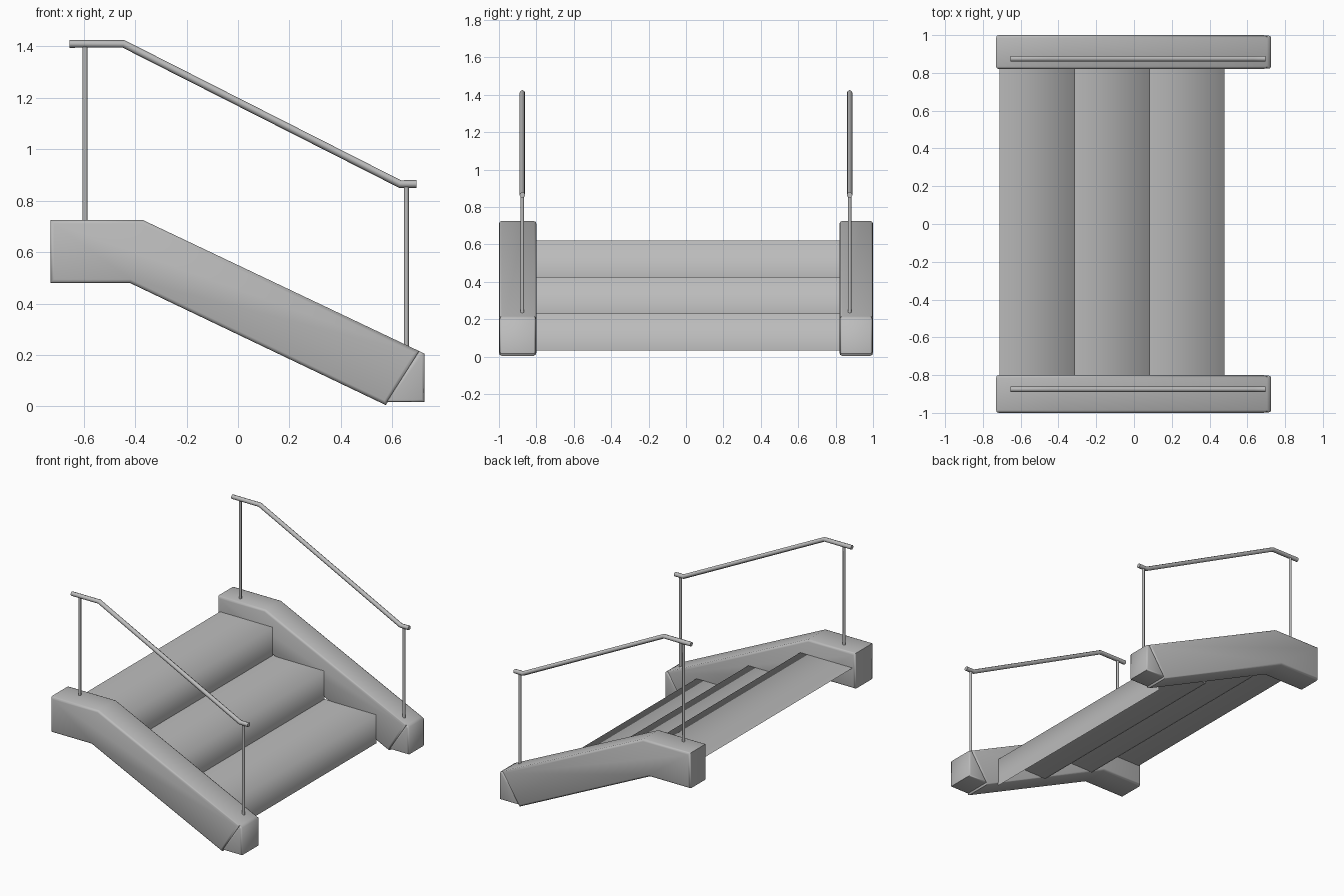
import bpy, bmesh, math

default = bpy.data.objects.get("Cube")
if default:
    bpy.data.objects.remove(default, do_unlink=True)

grey = bpy.data.materials.new("plain_grey")
grey.use_nodes = True
grey.diffuse_color = (0.5, 0.5, 0.5, 1)
grey.node_tree.nodes["Principled BSDF"].inputs["Base Color"].default_value = (0.5, 0.5, 0.5, 1)


def add_object(name, data):
    data.materials.append(grey)
    obj = bpy.data.objects.new(name, data)
    bpy.context.collection.objects.link(obj)
    return obj


def prism(name, profile, y0, y1, rim):
    """Extrude an x-z profile along y and soften its side rims."""
    bm = bmesh.new()
    base = bm.faces.new([bm.verts.new((x, y0, z)) for x, z in profile])
    out = bmesh.ops.extrude_face_region(bm, geom=[base])
    moved = [v for v in out["geom"] if isinstance(v, bmesh.types.BMVert)]
    bmesh.ops.translate(bm, verts=moved, vec=(0, y1 - y0, 0))
    bmesh.ops.recalc_face_normals(bm, faces=bm.faces)
    rims = [e for e in bm.edges if abs(e.verts[0].co.y - e.verts[1].co.y) < 1e-5]
    bmesh.ops.bevel(bm, geom=rims, offset=rim, segments=2, profile=0.5, affect='EDGES')
    mesh = bpy.data.meshes.new(name)
    bm.to_mesh(mesh)
    bm.free()
    obj = add_object(name, mesh)
    bpy.ops.object.select_all(action='DESELECT')
    obj.select_set(True)
    bpy.context.view_layer.objects.active = obj
    bpy.ops.object.shade_smooth_by_angle(angle=math.radians(60))


def tube(name, points, radius):
    """Round bar that follows a path."""
    curve = bpy.data.curves.new(name, 'CURVE')
    curve.dimensions = '3D'
    curve.bevel_depth = radius
    curve.bevel_resolution = 2
    curve.use_fill_caps = True
    spline = curve.splines.new('POLY')
    spline.points.add(len(points) - 1)
    for p, co in zip(spline.points, points):
        p.co = (*co, 1)
    add_object(name, curve)


# Side beams with a slanted foot, and their handrails
beam = [(-0.73, 0.48), (-0.42, 0.48), (0.575, 0.005), (0.705, 0.215),
        (-0.37, 0.725), (-0.73, 0.725)]
foot = [(0.575, 0.017), (0.725, 0.017), (0.725, 0.205), (0.705, 0.215)]
for side, y0, y1, rail_y in (("right", -1, -0.8, -0.875), ("left", 0.82, 1, 0.875)):
    prism(side + "_side_beam", beam, y0, y1, 0.014)
    prism(side + "_beam_foot", foot, y0 + 0.003, y1 - 0.003, 0.01)
    rail = [(-0.655, 1.41), (-0.445, 1.41), (0.63, 0.865), (0.695, 0.865)]
    tube(side + "_handrail", [(x, rail_y, z) for x, z in rail], 0.015)
    for end, x, low, high in (("upper", -0.595, 0.7, 1.41), ("lower", 0.655, 0.2, 0.865)):
        tube(f"{side}_{end}_post", [(x, rail_y, low), (x, rail_y, high)], 0.0095)

# Steps: thin folded sheets of tread and riser, open underneath
for i in range(3):
    nose, top = 0.48 - 0.396 * i, 0.23 + 0.196 * i
    fold = [(nose - 0.4, top), (nose, top), (nose, top - 0.198)]
    verts = [(x, y, z) for x, z in fold for y in (-0.805, 0.825)]
    mesh = bpy.data.meshes.new(f"step_{i + 1}")
    mesh.from_pydata(verts, [], [(0, 2, 3, 1), (2, 4, 5, 3)])
    mesh.shade_smooth()
    add_object(f"step_{i + 1}", mesh)
